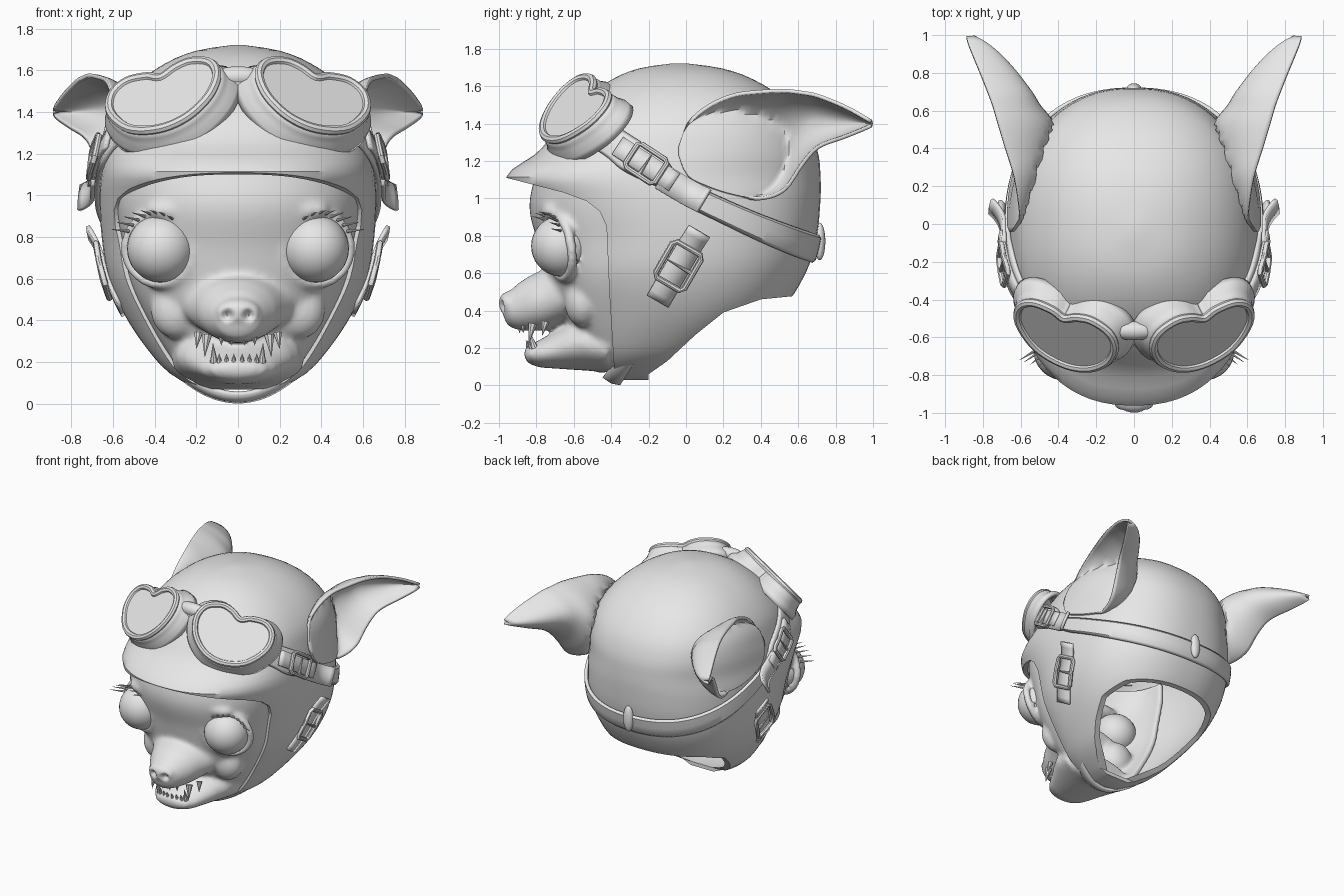
import bpy, bmesh, math
from mathutils import Vector, Matrix

if "Cube" in bpy.data.objects:
    bpy.data.objects.remove(bpy.data.objects["Cube"])

grey = bpy.data.materials.new("clay_grey")
grey.diffuse_color = (0.8, 0.8, 0.8, 1)
grey.use_nodes = True
grey.node_tree.nodes["Principled BSDF"].inputs["Base Color"].default_value = grey.diffuse_color


def interp(tab, t):
    """Smooth lookup in rows of (key, values...)."""
    t = min(max(t, tab[0][0]), tab[-1][0])
    i = 0
    while i < len(tab) - 2 and t > tab[i + 1][0]:
        i += 1
    a, b = tab[i], tab[i + 1]
    p, q = tab[max(i - 1, 0)], tab[min(i + 2, len(tab) - 1)]
    h = b[0] - a[0]
    u = (t - a[0]) / h
    out = []
    for k in range(1, len(a)):
        m0 = (b[k] - p[k]) / (b[0] - p[0]) * h
        m1 = (q[k] - a[k]) / (q[0] - a[0]) * h
        out.append((2*u**3 - 3*u*u + 1) * a[k] + (u**3 - 2*u*u + u) * m0
                   + (3*u*u - 2*u**3) * b[k] + (u**3 - u*u) * m1)
    return out


def select(*obs):
    bpy.ops.object.select_all(action='DESELECT')
    for o in obs:
        o.select_set(True)
    bpy.context.view_layer.objects.active = obs[0]


def apply_all(ob):
    select(ob)
    for m in list(ob.modifiers):
        bpy.ops.object.modifier_apply(modifier=m.name)


def finish(bm, name, mirror=False, solid=0):
    bmesh.ops.recalc_face_normals(bm, faces=bm.faces)
    me = bpy.data.meshes.new(name)
    bm.to_mesh(me)
    bm.free()
    ob = bpy.data.objects.new(name, me)
    bpy.context.collection.objects.link(ob)
    me.materials.append(grey)
    if solid:
        m = ob.modifiers.new("thickness", 'SOLIDIFY')
        m.thickness, m.offset = solid, 0
    if mirror:
        ob.modifiers.new("mirror", 'MIRROR')
    select(ob)
    bpy.ops.object.shade_smooth_by_angle(angle=math.radians(40))
    return ob


def sheet(name, rows, wrap=False, caps=False, **kw):
    """Quad grid through rows of points."""
    bm = bmesh.new()
    vs = [[bm.verts.new(p) for p in r] for r in rows]
    n = len(rows[0])
    for a, b in zip(vs, vs[1:]):
        for j in range(n if wrap else n - 1):
            k = (j + 1) % n
            bm.faces.new((a[j], a[k], b[k], b[j]))
    if caps:
        bm.faces.new(vs[0])
        bm.faces.new(vs[-1])
    return finish(bm, name, **kw)


def tube(name, pts, r):
    """Mirrored round tube through a closed loop of points."""
    rows, n = [], len(pts)
    up = (pts[1] - pts[0]).cross(pts[n // 2] - pts[0]).normalized()
    for i in range(n + 1):
        p = pts[i % n]
        t = (pts[(i + 1) % n] - pts[(i - 1) % n]).normalized()
        s = t.cross(up).normalized()
        rows.append([p + r * (math.cos(a) * s + math.sin(a) * up) for a in [math.tau * k / 8 for k in range(8)]])
    return sheet(name, rows, wrap=True, mirror=True)


def ball(name, c, rad, mirror=False):
    bm = bmesh.new()
    bmesh.ops.create_uvsphere(bm, u_segments=32, v_segments=18, radius=1,
                              matrix=Matrix.Translation(c) @ Matrix.Diagonal((*rad, 1)))
    return finish(bm, name, mirror=mirror)


def spikes(name, items):
    """Mirrored cones given as (base, tip, radius)."""
    bm = bmesh.new()
    for a, b, r in items:
        a, b = Vector(a), Vector(b)
        d = b - a
        bmesh.ops.create_cone(bm, cap_ends=True, segments=8, radius1=r, radius2=0.001, depth=d.length,
                              matrix=Matrix.Translation((a + b) / 2) @ d.to_track_quat('Z', 'Y').to_matrix().to_4x4())
    return finish(bm, name, mirror=True)


# Flying cap: height, front y, back y, half width
CAP = [(.03, -.43, -.13, .11), (.12, -.5, .05, .29), (.2, -.54, .2, .385), (.4, -.62, .5, .53),
       (.6, -.7, .64, .62), (.8, -.75, .70, .655), (1.0, -.88, .72, .665), (1.12, -.96, .72, .655),
       (1.25, -.79, .705, .635), (1.4, -.67, .64, .59), (1.55, -.52, .5, .47), (1.65, -.37, .33, .32),
       (1.7, -.23, .17, .18), (1.722, -.07, .0, .03)]
E = 2.3


def cap_point(th, z):
    f, b, w = interp(CAP, z)
    c, s = math.cos(th), math.sin(th)
    return Vector((math.copysign(w * abs(s) ** (2 / E), s),
                   (f + b) / 2 - math.copysign((b - f) / 2 * abs(c) ** (2 / E), c), z))


def side(y, z):
    f, b, w = interp(CAP, z)
    t = min(abs(y - (f + b) / 2) / ((b - f) / 2), 1)
    return Vector((w * (1 - t ** E) ** (1 / E), y, z))


zs = [.03 + 1.55 * i / 40 for i in range(40)] + [1.58, 1.61, 1.635, 1.66, 1.68, 1.695, 1.708, 1.717, 1.722]
cap = sheet("flying_cap", [[cap_point(math.tau * (k + .5) / 72, z) for k in range(72)] for z in zs], wrap=True, caps=True)
m = cap.modifiers.new("thickness", 'SOLIDIFY')
m.thickness, m.offset = .03, -1
cutters = {
    "face_cutter": [(-1.3, 1.2), (-.96, 1.11), (-.65, 1.03), (-.53, .985), (-.46, .93), (-.425, .85), (-.41, .5),
                    (-.385, .1), (-.38, -.3), (-1.3, -.3)],
    "neck_cutter": [(1.2, .5), (.6, .48), (.4, .46), (.2, .39), (.05, .27), (-.1, .13), (-.2, .06), (-.2, -.3), (1.2, -.3)]}
for name, prof in cutters.items():
    cut = sheet(name, [[(x, y, z) for y, z in prof] for x in (-1.5, 1.5)], wrap=True, caps=True)
    m = cap.modifiers.new(name, 'BOOLEAN')
    m.operation, m.solver, m.object = 'DIFFERENCE', 'EXACT', cut
    cut.hide_render = True
apply_all(cap)
for name in cutters:
    bpy.data.objects.remove(bpy.data.objects[name])
select(cap)
bpy.ops.object.shade_smooth_by_angle(angle=math.radians(40))

# Face shell, blended with muzzle, jaw, lids and cheeks
FACE = [(.08, -.44), (.12, -.5), (.25, -.58), (.4, -.66), (.55, -.72), (.75, -.765), (.95, -.815), (1.14, -.78)]
rows = []
for i in range(30):
    z = .08 + 1.06 * i / 29
    w, f = side(-.36, z).x - .065, interp(FACE, z)[0]
    rows.append([(w * math.sin(a), -.36 + (f + .36) * max(math.cos(a), 0) ** .9, z)
                 for a in [math.pi * (j / 40 - .5) for j in range(41)]])
face = sheet("face", rows, solid=.045)


def loft(name, secs):
    return sheet(name, [[(rx * math.cos(a), y, cz + rz * math.sin(a)) for a in [math.tau * k / 32 for k in range(32)]]
                        for y, cz, rx, rz in secs], wrap=True, caps=True)


eye = Vector((.37, -.665, .745))
look = Vector((.35, -.94, 0)).normalized()
across = Vector((.94, .35, 0)).normalized()
lid = [eye + look * .01 + .168 * (math.cos(a) * across * 1.04 + math.sin(a) * Vector((0, -.15, 1)))
       for a in [math.tau * k / 32 for k in range(32)]]
parts = [loft("muzzle", [(-.55, .52, .36, .15), (-.65, .49, .28, .165), (-.75, .46, .22, .165), (-.83, .44, .185, .15),
                         (-.9, .42, .14, .125), (-.95, .405, .11, .09), (-.975, .41, .06, .05)]),
         loft("jaw", [(-.42, .2, .32, .13), (-.55, .23, .3, .15), (-.63, .215, .26, .13), (-.7, .19, .22, .1),
                      (-.78, .17, .18, .075), (-.84, .165, .13, .05), (-.865, .17, .07, .025)]),
         ball("nose", (0, -.945, .44), (.11, .058, .065)),
         ball("brow", (.27, -.71, .93), (.17, .07, .06), True),
         ball("cheek", (.29, -.55, .45), (.13, .1, .14), True),
         tube("eyelid", lid, .03)]
for o in [face] + parts:
    apply_all(o)
select(face, *parts)
bpy.ops.object.join()
m = face.modifiers.new("blend", 'REMESH')
m.mode, m.voxel_size = 'VOXEL', .014
m = face.modifiers.new("soften", 'SMOOTH')
m.factor, m.iterations = .5, 14
apply_all(face)
for v in face.data.vertices:  # nostrils
    d = math.hypot(abs(v.co.x) - .05, v.co.z - .425)
    if v.co.y < -.9 and d < .035:
        v.co.y += .045 * (1 - d / .035)
select(face)
bpy.ops.object.shade_smooth_by_angle(angle=math.radians(60))

ball("eye", eye, (.163,) * 3, True)
lashes = []
for i in range(8):
    a = math.radians(30 + 13 * i)
    d = math.cos(a) * across + math.sin(a) * Vector((0, 0, 1))
    p = eye + look * .06 + d * .165
    lashes.append((p, p + d * Vector((.04, .04, .02)) + look * .075 + across * .025, .008))
spikes("eyelash", lashes)
spikes("upper_tooth", [((.15, -.82, .33), (.16, -.84, .225), .026), ((.19, -.75, .34), (.2, -.77, .265), .022),
                       ((.03, -.89, .33), (.03, -.89, .28), .016), ((.08, -.87, .33), (.08, -.87, .28), .016)])
spikes("lower_tooth", [((.115, -.81, .2), (.12, -.84, .29), .02)]
       + [((x, -.84 + x * .2, .185), (x, -.86 + x * .2, .24), .018) for x in (.02, .055, .09)])

# Ears: y, top z, bottom z, rim x, bowl x
EAR = [(-.04, 1.27, 1.23, .6, .58), (0, 1.38, 1.13, .61, .56), (.1, 1.48, 1.07, .64, .53), (.25, 1.55, 1.02, .69, .47),
       (.4, 1.57, 1.0, .75, .43), (.53, 1.575, 1.05, .79, .43), (.62, 1.565, 1.18, .81, .5), (.7, 1.55, 1.27, .83, .55),
       (.85, 1.49, 1.33, .865, .67), (.95, 1.435, 1.37, .885, .78), (1.0, 1.405, 1.395, .888, .87)]
rows = []
for i in range(41):
    y = -.04 + 1.03 * i / 40
    t, b, xo, xi = interp(EAR, y)
    row = []
    for v in [math.sin(math.pi * (j / 20 - .5)) for j in range(21)]:
        z = (t + b) / 2 + (t - b) / 2 * v
        x = xo - (xo - xi) * (1 - v * v) ** .7 - (.07 if v > 0 else .13) * v * v * math.sin(math.pi * i / 40)
        row.append((max(x, side(y, z).x + .012) if y < .66 else x, y, z))
    rows.append(row)
sheet("ear", rows, mirror=True, solid=.02)

# Heart goggles
HEART = [(.01, .135), (-.065, .17), (-.15, .18), (-.245, .13), (-.275, .03), (-.23, -.09), (-.12, -.18), (.02, -.2),
         (.17, -.14), (.265, 0), (.26, .12), (.185, .18), (.08, .17)]
loop = [(i, *HEART[i % 13]) for i in range(-2, 16)]
heart = [interp(loop, 13 * i / 65) for i in range(65)]
R, U, N = Vector((.92, .283, -.283)), Vector((0, .707, .707)), Vector((.4, -.65, .65))


def ring(scale, off):
    return [Vector((.36, -.6, 1.47)) + R * a * scale + U * b * scale + N * off for a, b in heart]


bm = bmesh.new()
bm.faces.new([bm.verts.new(p) for p in ring(1, .005)])
finish(bm, "goggle_lens", mirror=True)
tube("goggle_rim", ring(1.02, 0), .023)
sheet("goggle_frame", [[*r, r[0]] for r in (ring(1.03, 0), ring(1.08, -.04), ring(1.12, -.07), ring(1.22, -.1), ring(1.23, -.135))],
      mirror=True, solid=.025)
ball("goggle_bridge", (0, -.565, 1.57), (.13, .05, .05))
ball("bridge_pad", (0, -.56, 1.53), (.15, .05, .07))

# Goggle strap
LINE = [(-.6, 1.42), (-.35, 1.28), (-.2, 1.17), (0, 1.03), (.2, .93), (.4, .84), (.6, .76), (.75, .71)]
rows = []
for i in range(81):
    th = 1.0 + (math.tau - 2.0) * i / 80
    z = 1.0
    for _ in range(25):
        z = (z + interp(LINE, cap_point(th, z).y)[0]) / 2
    row = []
    for k in (-1, -.8, 0, .8, 1):
        p = cap_point(th, z + .068 * k)
        row.append(p + Vector((p.x, p.y, 0)).normalized() * (.016 if abs(k) < 1 else .004))
    rows.append(row)
sheet("goggle_strap", rows, solid=.02)
ball("back_clip", (0, .715, .77), (.04, .03, .1))


# Side straps and buckles
def plate(name, y, z, d, length, width, lift, flare, buckle=True):
    d = Vector(d).normalized()
    n = (side(y + .02, z) - side(y - .02, z)).cross(side(y, z + .02) - side(y, z - .02)).normalized()

    def at(s, w, off):
        return side(y + d.x * s - d.y * w, z + d.y * s + d.x * w) + n * off
    rows = [[at(length * t / 2, width * w / 2, lift + flare * max(t, 0) ** 2) for w in (-1, 0, 1)]
            for t in [i / 6 - 1 for i in range(13)]]
    sheet(name + "_tab", rows, mirror=True, solid=.02)
    if not buckle:
        return
    h, v = width * .68, width * .85
    loop = [at(v * b, h * a, lift + .022) for a, b in ((-1, -.8), (-.8, -1), (0, -1), (.8, -1), (1, -.8), (1, 0),
                                                       (1, .8), (.8, 1), (0, 1), (-.8, 1), (-1, .8), (-1, 0))]
    tube(name + "_buckle", loop, .015)
    spikes(name + "_pin", [(at(0, -h, lift + .022), at(0, h, lift + .022), .012)])


plate("cheek_strap", -.04, .645, (.22, .38), .44, .13, .008, .055)
plate("goggle_adjuster", -.21, 1.175, (.26, -.17), .36, .11, .035, .015)
plate("strap_end", -.02, 1.045, (.2, -.12), .26, .14, .035, .07, False)

# Chin strap
rows = []
for i in range(25):
    t = i / 12 - 1
    x, h = .28 * t, t * t
    rows.append([(x, -.44 + .09 * h, .05 + .13 * h), (x, -.395 + .085 * h, .02 + .125 * h), (x, -.35 + .08 * h, .012 + .12 * h)])
sheet("chin_strap", rows, solid=.022)
